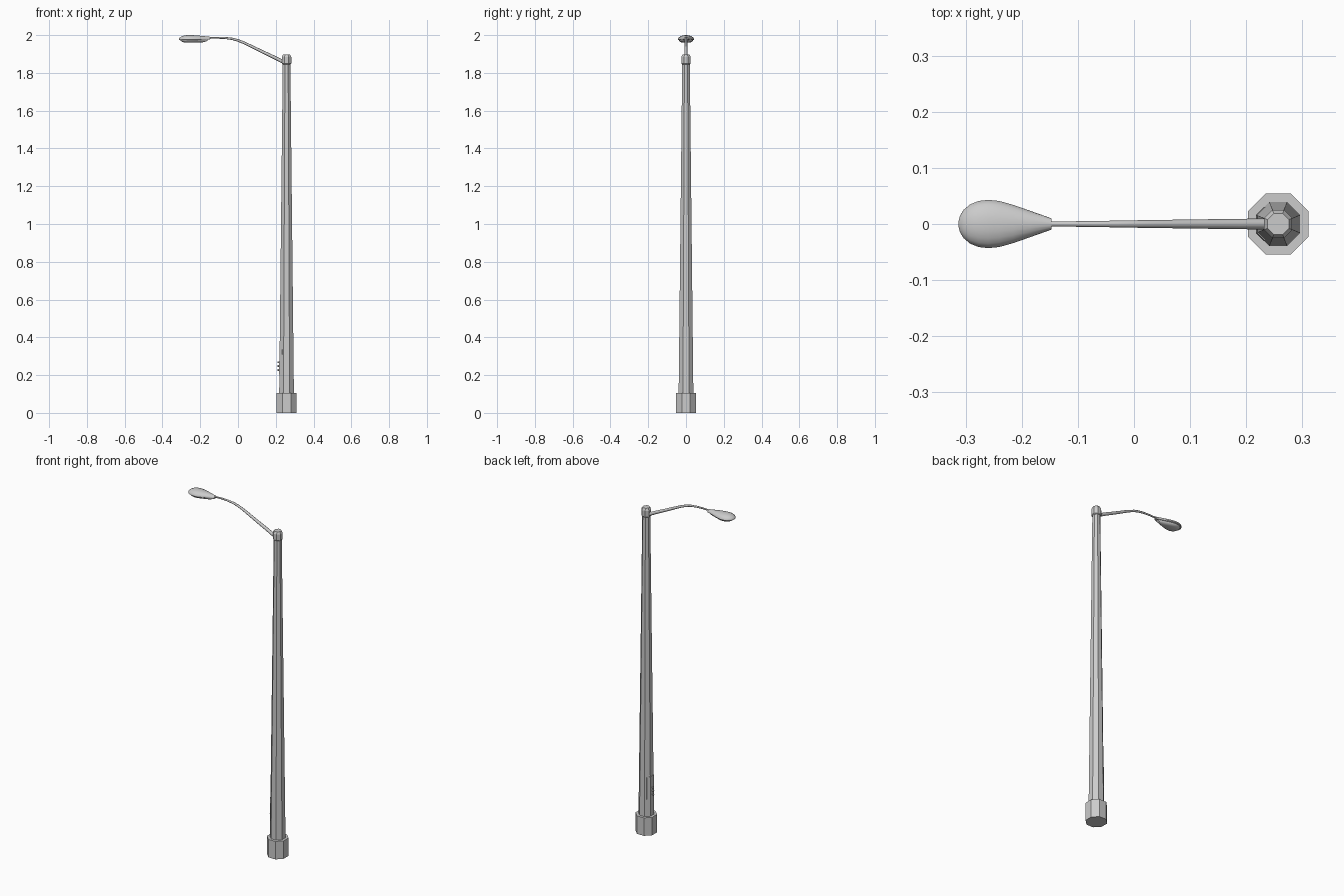
import bpy, bmesh, math
from mathutils import Vector

if "Cube" in bpy.data.objects:
    bpy.data.objects.remove(bpy.data.objects["Cube"])

PX = 0.257                       # pole axis
OCT = 1 / math.cos(math.pi / 8)  # apothem -> corner radius


def make(name, verts, faces, smooth=None):
    me = bpy.data.meshes.new(name)
    me.from_pydata(verts, [], faces)
    bm = bmesh.new()
    bm.from_mesh(me)
    bmesh.ops.recalc_face_normals(bm, faces=bm.faces)
    bm.to_mesh(me)
    bm.free()
    ob = bpy.data.objects.new(name, me)
    bpy.context.collection.objects.link(ob)
    if smooth:
        bpy.ops.object.select_all(action='DESELECT')
        ob.select_set(True)
        bpy.context.view_layer.objects.active = ob
        bpy.ops.object.shade_smooth_by_angle(angle=math.radians(smooth))
    return ob


def loft(name, rings, smooth=None):
    """Skin a list of equal-length closed rings and cap both ends."""
    n = len(rings[0])
    verts = [p for r in rings for p in r]
    faces = [(i * n + j, i * n + (j + 1) % n, (i + 1) * n + (j + 1) % n, (i + 1) * n + j)
             for i in range(len(rings) - 1) for j in range(n)]
    faces += [tuple(range(n)), tuple(range((len(rings) - 1) * n, len(rings) * n))]
    return make(name, verts, faces, smooth)


def octagon(a, z):
    return [(PX + a * OCT * math.cos(math.pi / 8 + k * math.pi / 4),
             a * OCT * math.sin(math.pi / 8 + k * math.pi / 4), z) for k in range(8)]


def pole_apothem(z):
    return 0.039 + (0.020 - 0.039) * (z - 0.1) / 1.76


# Octagonal foot, tapered pole and top cap
loft("base", [octagon(0.054, 0), octagon(0.054, 0.105)])
loft("pole", [octagon(pole_apothem(z), z) for z in (0.1, 1.87)])
loft("cap", [octagon(a, z) for a, z in
             ((0.021, 1.845), (0.025, 1.849), (0.025, 1.884), (0.019, 1.897))])

# Access hatch wrapped round the lamp-side faces
rings = []
for z in (0.203, 0.335):
    a = pole_apothem(z)
    def wrap(r):
        h = r * math.tan(math.pi / 8)
        d = 0.014
        return [(PX - r + d, -h - d, z), (PX - r, -h, z), (PX - r, h, z), (PX - r + d, h + d, z)]
    rings.append(wrap(a + 0.0015) + wrap(a - 0.003)[::-1])
loft("hatch", rings)

# Hatch latch: small studs on the door
for i, z in enumerate((0.228, 0.248, 0.268)):
    x = PX - pole_apothem(z) - 0.004
    bpy.ops.mesh.primitive_cylinder_add(vertices=8, radius=0.005, depth=0.014,
                                        location=(x, 0, z), rotation=(0, math.pi / 2, 0))
    bpy.context.object.name = f"hatch_stud_{i + 1}"

# Curved tapering arm
path = [(0.25, 1.853, 0.0100), (0.19, 1.883, 0.0092), (0.127, 1.913, 0.0084),
        (0.07, 1.941, 0.0076), (0.03, 1.960, 0.0070), (0, 1.972, 0.0066),
        (-0.03, 1.980, 0.0060), (-0.07, 1.985, 0.0054), (-0.11, 1.986, 0.0048),
        (-0.155, 1.985, 0.0044)]
rings = []
for i, (x, z, r) in enumerate(path):
    a, b = path[max(i - 1, 0)], path[min(i + 1, len(path) - 1)]
    t = Vector((b[0] - a[0], 0, b[1] - a[1])).normalized()
    up = Vector((0, 1, 0)).cross(t)
    rings.append([Vector((x, 0, z)) + r * (math.cos(u) * Vector((0, 1, 0)) + math.sin(u) * up)
                  for u in (k * math.pi / 4 for k in range(8))])
loft("arm", rings, 50)

# Teardrop lamp head: (x, half width, rim height, top height)
stations = [(-0.3130, 0.003, 1.979, 1.981), (-0.3105, 0.014, 1.978, 1.985),
            (-0.304, 0.025, 1.977, 1.990), (-0.292, 0.035, 1.976, 1.996),
            (-0.277, 0.041, 1.976, 1.999), (-0.260, 0.043, 1.976, 2.000),
            (-0.240, 0.041, 1.976, 1.9995), (-0.215, 0.034, 1.977, 1.998),
            (-0.185, 0.0235, 1.978, 1.995), (-0.147, 0.010, 1.979, 1.991)]
rings = []
for x, w, zr, zt in stations:
    ring = [(x, w * math.cos(u), zr + (zt - zr) * math.sin(u))
            for u in (k * math.pi / 10 for k in range(11))]
    ring += [(x, -0.9 * w, zr - 0.003), (x, 0.9 * w, zr - 0.003)]
    rings.append(ring)
loft("lamp_head", rings, 40)

# Lens bowl below the head, same outline shrinking downwards
outline = [(x, w) for x, w, *_ in stations] + [(x, -w) for x, w, *_ in stations[::-1]]
rings = [[(-0.25 + (x + 0.25) * s, y * s, z) for x, y in outline]
         for s, z in ((0.88, 1.976), (0.85, 1.970), (0.72, 1.964), (0.5, 1.960))]
loft("lens", rings, 40)
